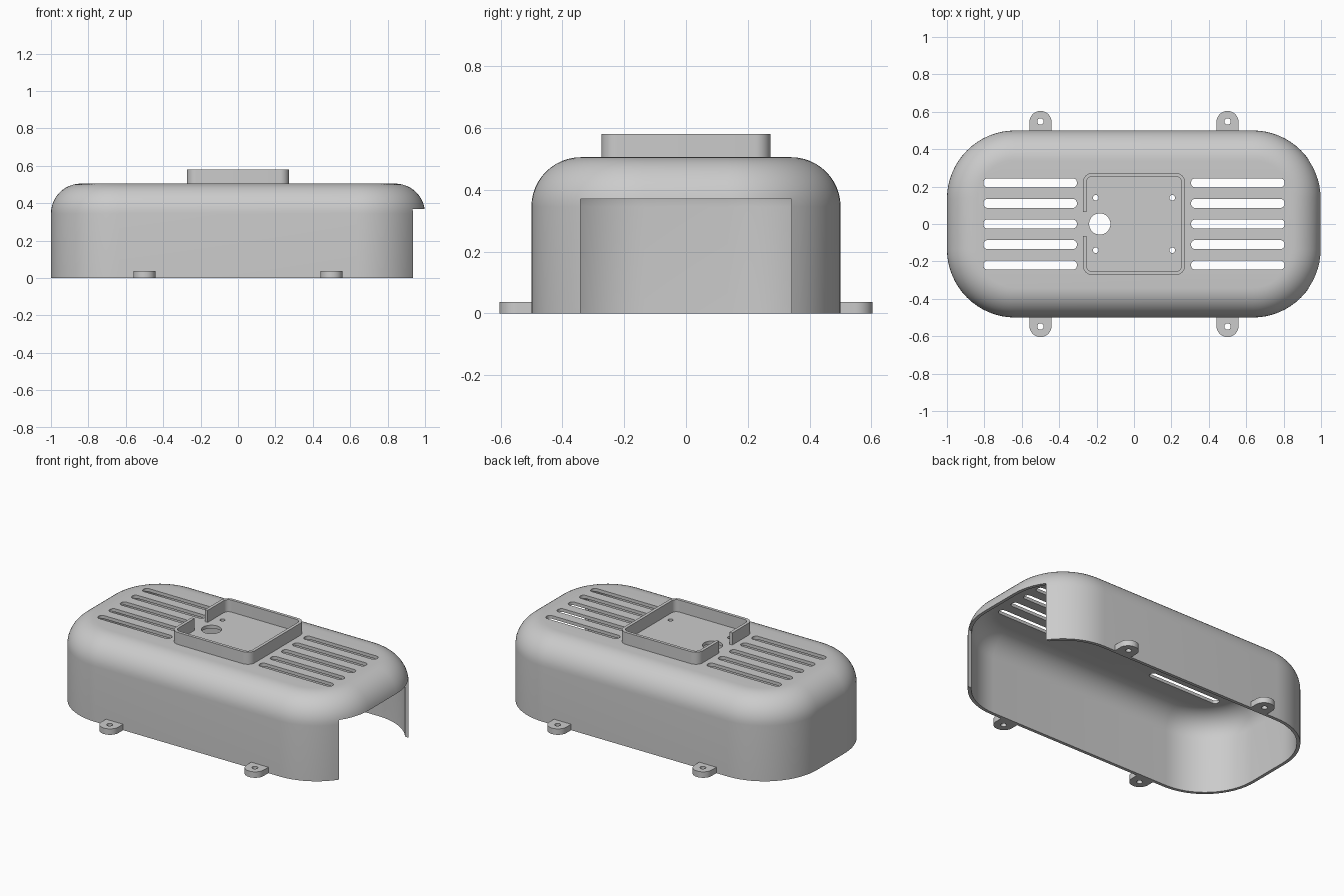
import bpy, bmesh, math

if "Cube" in bpy.data.objects:
    bpy.data.objects.remove(bpy.data.objects["Cube"])

GREY = (0.6, 0.6, 0.6, 1)
grey = bpy.data.materials.new("plain grey")
grey.use_nodes = True
grey.diffuse_color = GREY
grey.node_tree.nodes["Principled BSDF"].inputs["Base Color"].default_value = GREY

LENGTH, WIDTH, HEIGHT = 2.0, 1.0, 0.505
CORNER, FILLET, WALL = 0.365, 0.16, 0.02


def outline(w, d, r, steps):
    """Counter-clockwise rounded rectangle centred on the origin."""
    points = []
    for quarter, (sx, sy) in enumerate([(1, 1), (-1, 1), (-1, -1), (1, -1)]):
        for i in range(steps + 1):
            a = math.pi / 2 * (quarter + i / steps)
            points.append((sx * (w / 2 - r) + r * math.cos(a),
                           sy * (d / 2 - r) + r * math.sin(a)))
    return points


def loft(name, w, d, r, levels, centre=(0, 0), steps=8):
    """Solid through rounded rectangles, one for each (inset, z) level."""
    bm = bmesh.new()
    rings = []
    for inset, z in levels:
        pts = outline(w - 2 * inset, d - 2 * inset, r - inset, steps)
        rings.append([bm.verts.new((x + centre[0], y + centre[1], z)) for x, y in pts])
    for low, high in zip(rings, rings[1:]):
        for i in range(len(low)):
            j = (i + 1) % len(low)
            bm.faces.new((low[i], low[j], high[j], high[i]))
    bm.faces.new(rings[0][::-1])
    bm.faces.new(rings[-1])
    bmesh.ops.remove_doubles(bm, verts=bm.verts, dist=1e-5)
    bmesh.ops.recalc_face_normals(bm, faces=bm.faces)
    mesh = bpy.data.meshes.new(name)
    bm.to_mesh(mesh)
    bm.free()
    obj = bpy.data.objects.new(name, mesh)
    bpy.context.collection.objects.link(obj)
    mesh.materials.append(grey)
    return obj


def prism(name, w, d, r, z0, z1, centre=(0, 0)):
    return loft(name, w, d, r, [(0, z0), (0, z1)], centre)


def hole(x, y, r, z0, z1):
    return prism("hole_cutter", 2 * r, 2 * r, r, z0, z1, (x, y))


def box(x0, x1, y0, y1, z0, z1):
    cutter = loft("box_cutter", x1 - x0, y1 - y0, 0, [(0, z0), (0, z1)],
                  ((x0 + x1) / 2, (y0 + y1) / 2), 1)
    return cutter


def select(obj):
    bpy.ops.object.select_all(action="DESELECT")
    obj.select_set(True)
    bpy.context.view_layer.objects.active = obj


def carve(obj, cutters):
    """Subtract each cutter, then shade the part."""
    select(obj)
    for cutter in cutters:
        cutter.hide_render = True
        mod = obj.modifiers.new("cut", "BOOLEAN")
        mod.operation, mod.solver, mod.object = "DIFFERENCE", "EXACT", cutter
        bpy.ops.object.modifier_apply(modifier=mod.name)
        bpy.data.objects.remove(cutter)
    bpy.ops.object.shade_smooth_by_angle(angle=math.radians(30))


def dome(name, offset, bottom):
    """Body with a filleted top edge, shrunk by offset."""
    r, top, n = FILLET - offset, HEIGHT - offset, 12
    levels = [(0, bottom)]
    for i in range(n + 1):
        a = math.pi / 2 * i / n
        levels.append((r * (1 - math.cos(a)), top - r + r * math.sin(a)))
    return loft(name, LENGTH - 2 * offset, WIDTH - 2 * offset, CORNER - offset,
                levels, steps=16)


# Hollow cover, open below and at the +x end
cover = dome("cover_shell", 0, 0)
cutters = [dome("cavity_cutter", WALL, -0.1),
           box(0.7, 1.2, -0.3415, 0.3415, -0.2, 0.37)]
# Vent slots
for side in (-1, 1):
    for row in range(-2, 3):
        cutters.append(prism("slot_cutter", 0.5, 0.048, 0.022, 0.4, 0.6,
                             (side * 0.555, row * 0.11)))
# Cable hole and screw holes
cutters.append(hole(-0.183, 0, 0.057, 0.4, 0.6))
for x in (-0.205, 0.205):
    for y in (-0.14, 0.14):
        cutters.append(hole(x, y, 0.015, 0.4, 0.6))
carve(cover, cutters)

# Raised rim on the top, with a gap on the -x side
rim = prism("top_rim", 0.546, 0.546, 0.05, HEIGHT - 0.005, 0.58)
carve(rim, [prism("rim_cutter", 0.508, 0.508, 0.031, 0.4, 0.7),
            box(-0.4, -0.2, -0.065, 0.065, 0.4, 0.7)])

# Mounting tabs
for end, sy in (("front", -1), ("back", 1)):
    for side, sx in (("right", -1), ("left", 1)):
        tab = prism(f"{end}_{side}_tab", 0.118, 0.3, 0.058, 0, 0.037,
                    (sx * 0.5, sy * 0.454))
        inner, outer = sorted((sy * 0.2, sy * 0.49))
        carve(tab, [box(sx * 0.5 - 0.1, sx * 0.5 + 0.1, inner, outer, -0.1, 0.1),
                    hole(sx * 0.5, sy * 0.548, 0.017, -0.1, 0.1)])
